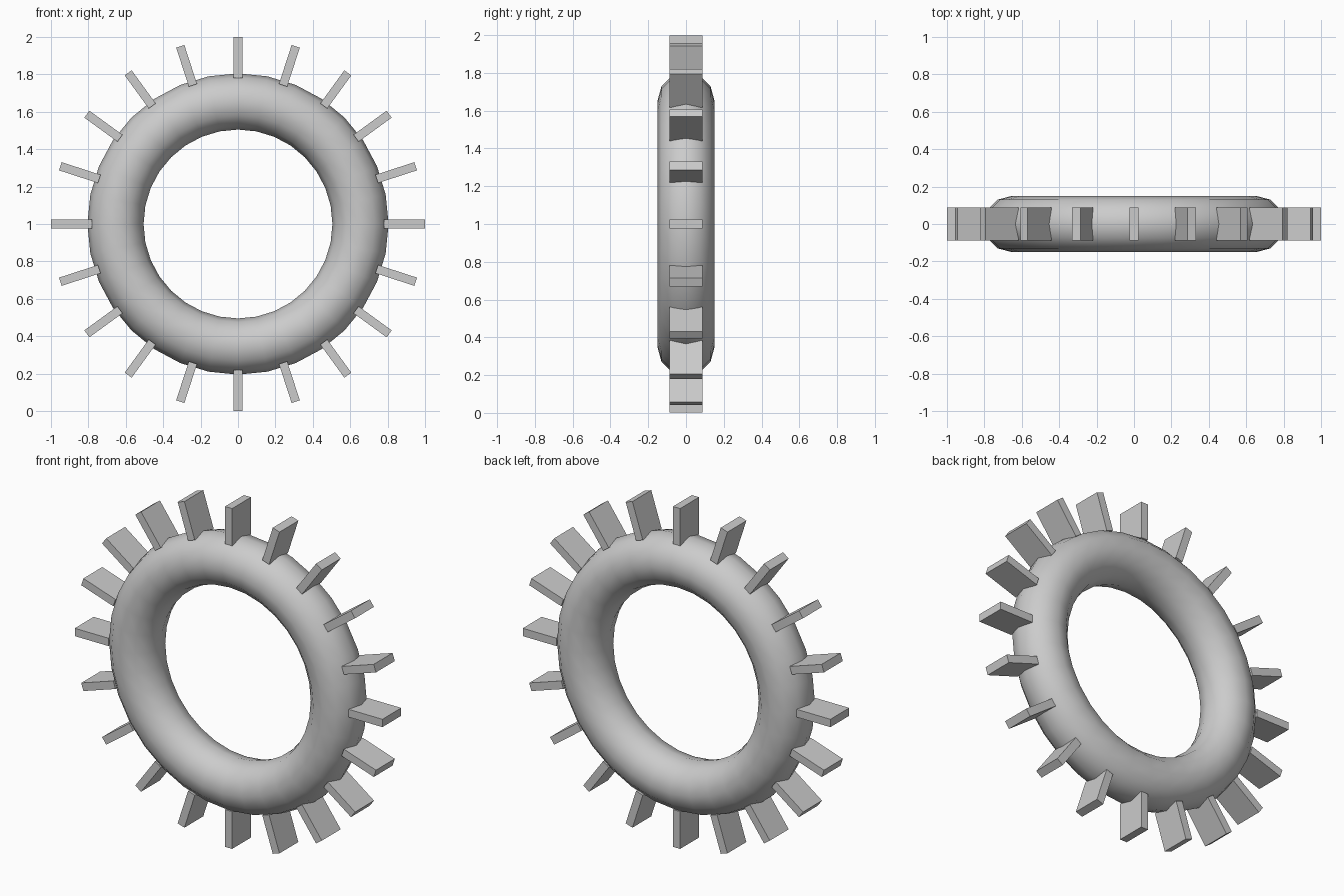
import bpy
from math import pi, sin, cos

if "Cube" in bpy.data.objects:
    bpy.data.objects.remove(bpy.data.objects["Cube"])

CENTRE_Z = 1.0
BLADES = 20

# Smooth ring standing upright, hole facing front and back
bpy.ops.mesh.primitive_torus_add(
    major_radius=0.655, minor_radius=0.15, major_segments=32, minor_segments=12,
    location=(0, 0, CENTRE_Z), rotation=(pi / 2, 0, 0))
ring = bpy.context.object
ring.name = "ring"
bpy.ops.object.shade_smooth_by_angle(angle=pi / 4)


# Flat rectangular teeth radiating from the rim
def add_tooth(index, inner=0.78, outer=0.999, thickness=0.046, width=0.175):
    a = index * 2 * pi / BLADES
    r = (inner + outer) / 2
    bpy.ops.mesh.primitive_cube_add(
        size=1, location=(r * sin(a), 0, CENTRE_Z + r * cos(a)), rotation=(0, a, 0))
    tooth = bpy.context.object
    tooth.name = f"tooth_{index + 1}"
    tooth.scale = (thickness, width, outer - inner)


for i in range(BLADES):
    add_tooth(i)
